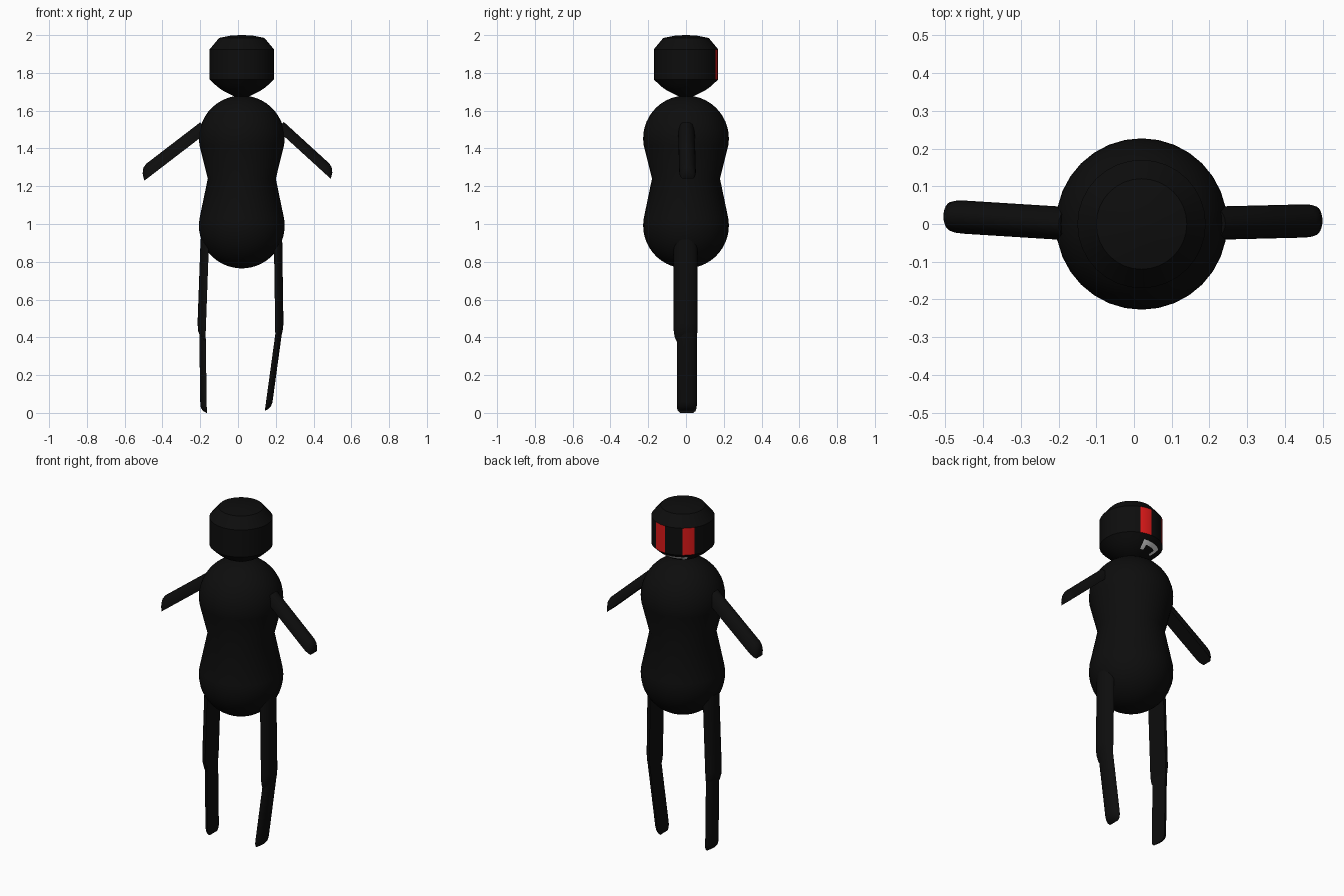
import bpy, bmesh, math
from mathutils import Vector

if "Cube" in bpy.data.objects:
    bpy.data.objects.remove(bpy.data.objects["Cube"])

CX = 0.02      # axis of the body and head
SEG = 32


def material(name, rgb):
    m = bpy.data.materials.new(name)
    m.diffuse_color = (*rgb, 1)
    m.use_nodes = True
    m.node_tree.nodes["Principled BSDF"].inputs["Base Color"].default_value = m.diffuse_color
    return m


BLACK = material("black", (0.004, 0.004, 0.004))
RED = material("red", (0.75, 0.01, 0.01))
GREY = material("light grey", (0.7, 0.7, 0.7))


def finish(name, bm, mats, angle=35):
    bmesh.ops.recalc_face_normals(bm, faces=bm.faces)
    me = bpy.data.meshes.new(name)
    bm.to_mesh(me)
    bm.free()
    ob = bpy.data.objects.new(name, me)
    bpy.context.collection.objects.link(ob)
    for m in mats:
        me.materials.append(m)
    bpy.ops.object.select_all(action='DESELECT')
    ob.select_set(True)
    bpy.context.view_layer.objects.active = ob
    bpy.ops.object.shade_smooth_by_angle(angle=math.radians(angle))
    return ob


def lathe(name, profile, mats, paint=lambda ring, seg: 0):
    """Revolve (radius, z) points; segment 0 starts at +y and runs towards -x."""
    bm = bmesh.new()
    rings = []
    for r, z in profile:
        ring = []
        for i in range(SEG):
            a = math.pi / 2 + 2 * math.pi * i / SEG
            ring.append(bm.verts.new((CX + r * math.cos(a), r * math.sin(a), z)))
        rings.append(ring)
    for k in range(len(rings) - 1):
        for i in range(SEG):
            j = (i + 1) % SEG
            f = bm.faces.new((rings[k][i], rings[k][j], rings[k + 1][j], rings[k + 1][i]))
            f.material_index = paint(k, i)
    bm.faces.new(rings[0])
    bm.faces.new(rings[-1])
    return finish(name, bm, mats)


def limb(name, start, end, side, depth, width, tip_len, y0=0.0, y1=0.0, n=12):
    """Half-round limb: flat inner face from start to end (x, z), domed towards side."""
    a, b = Vector((start[0], y0, start[1])), Vector((end[0], y1, end[1]))
    d = b - a
    out = Vector((-d.z, 0, d.x)).normalized()
    if out.x * side < 0:
        out = -out
    t = tip_len / d.length
    # position along limb, depth scale, width scale
    steps = [(0, 1, 1), (1 - t, 1, 1), (1 - t * 0.6, 0.88, 0.98),
             (1 - t * 0.25, 0.55, 0.88), (1, 0.06, 0.65)]
    bm = bmesh.new()
    rings = []
    for pos, ds, ws in steps:
        c = a + d * pos
        rings.append([bm.verts.new(c + out * depth * ds * math.sin(math.pi * i / n)
                                   + Vector((0, width * ws * math.cos(math.pi * i / n), 0)))
                      for i in range(n + 1)])
    for r, s in zip(rings, rings[1:]):
        for i in range(n + 1):
            j = (i + 1) % (n + 1)
            bm.faces.new((r[i], r[j], s[j], s[i]))
    bm.faces.new(rings[0])
    bm.faces.new(rings[-1])
    return finish(name, bm, [BLACK])


# Body: two round ends pinched at the waist
R, LOW, HIGH = 0.227, 0.992, 1.453
arc = [math.radians(v) for v in range(3, 100, 8)]
body = [(R * math.sin(v), LOW - R * math.cos(v)) for v in arc]
body += [(0.18, 1.24)]
body += [(R * math.sin(v), HIGH + R * math.cos(v)) for v in reversed(arc)]
lathe("body", body, [BLACK])


# Head: drum with domed cap; eyes and mouth are coloured panels of its rings
def face_paint(ring, seg):
    if ring == 4 and seg in (30, 31, 3, 4):
        return 1
    if ring == 2 and seg in (31, 0, 1, 2, 3):
        return 2
    if ring == 1 and seg in (31, 3):
        return 2
    return 0


head = [(0.04, 1.676), (0.10, 1.706), (0.127, 1.725), (0.146, 1.742), (0.17, 1.765),
        (0.17, 1.925), (0.12, 1.985), (0.06, 1.997), (0.01, 2.0)]
lathe("head", head, [BLACK, RED, GREY], face_paint)

# Arms
limb("left_arm", (-0.16, 1.487), (-0.495, 1.23), -1, 0.065, 0.044, 0.06, 0.0, 0.021)
limb("right_arm", (0.205, 1.50), (0.49, 1.24), 1, 0.055, 0.044, 0.06, 0.002, 0.009)

# Legs: wider thigh overlapping a slimmer shin
limb("left_thigh", (-0.153, 0.92), (-0.173, 0.37), -1, 0.045, 0.064, 0.10, -0.002, -0.002)
limb("left_shin", (-0.172, 0.48), (-0.165, 0.0), -1, 0.034, 0.053, 0.04, 0.005, 0.004)
limb("right_thigh", (0.190, 0.92), (0.198, 0.37), 1, 0.044, 0.064, 0.10, -0.002, -0.002)
limb("right_shin", (0.202, 0.45), (0.142, 0.012), 1, 0.034, 0.053, 0.05, 0.005, 0.004)
